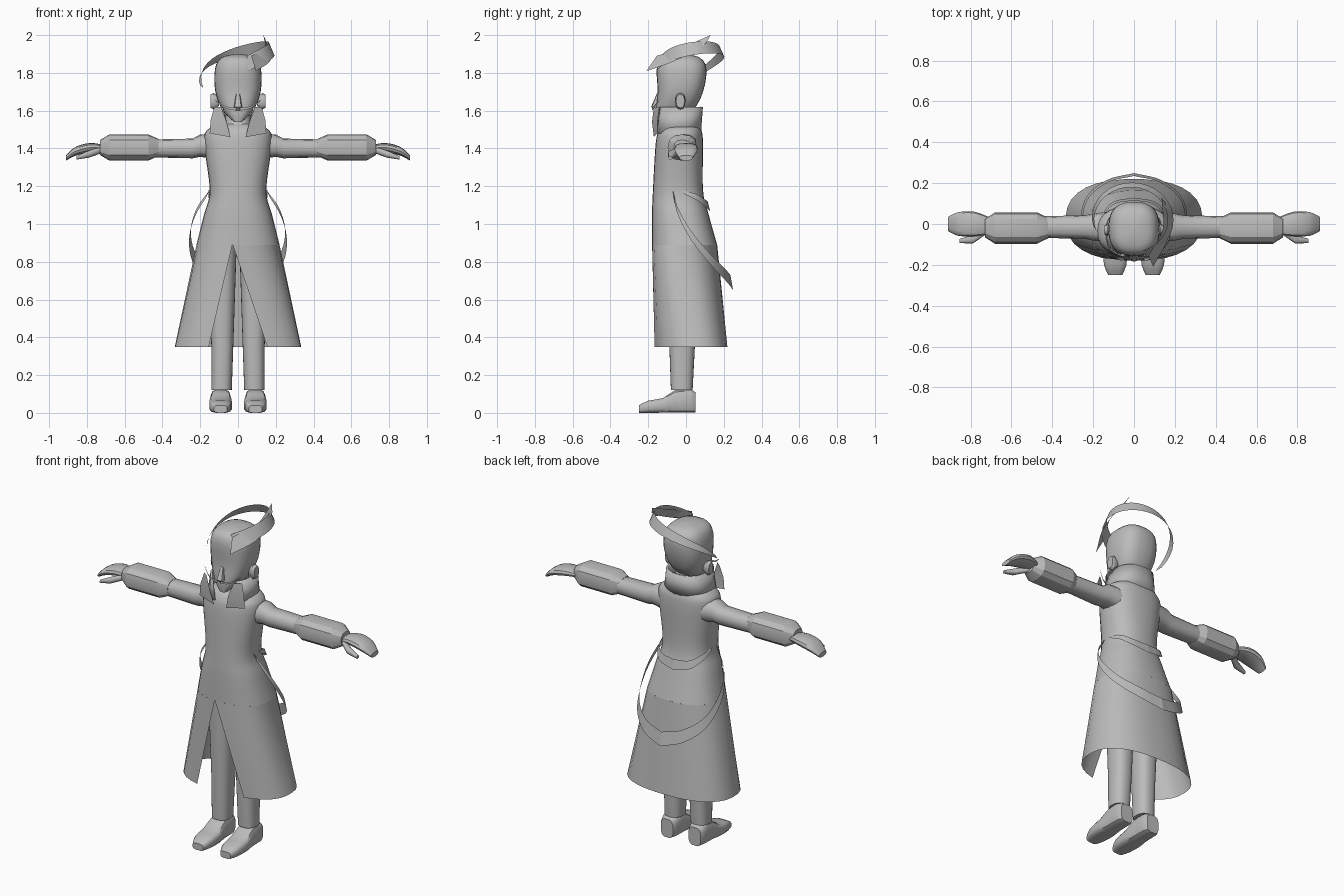
import bpy, bmesh
from math import sin, cos, asin, pi, radians, copysign
from mathutils import Vector

if "Cube" in bpy.data.objects:
    bpy.data.objects.remove(bpy.data.objects["Cube"])

grey = bpy.data.materials.new("plain grey")
grey.use_nodes = True
colour = (.5, .5, .5, 1)
grey.diffuse_color = colour
grey.node_tree.nodes["Principled BSDF"].inputs["Base Color"].default_value = colour


def loft(name, rings, closed=True, caps=True, mirror=False, angle=40):
    """Skin a row of point rings (or open strips) into one object."""
    bm = bmesh.new()
    rows = [[bm.verts.new(point) for point in ring] for ring in rings]
    count = len(rows[0])
    for lower, upper in zip(rows, rows[1:]):
        for i in range(count if closed else count - 1):
            j = (i + 1) % count
            bm.faces.new((lower[i], lower[j], upper[j], upper[i]))
    if closed and caps:
        bm.faces.new(rows[0])
        bm.faces.new(rows[-1])
    bmesh.ops.recalc_face_normals(bm, faces=bm.faces)
    mesh = bpy.data.meshes.new(name)
    bm.to_mesh(mesh)
    bm.free()
    mesh.materials.append(grey)
    ob = bpy.data.objects.new(name, mesh)
    bpy.context.collection.objects.link(ob)
    if mirror:
        ob.modifiers.new("Mirror", "MIRROR").use_mirror_merge = False
    bpy.ops.object.select_all(action="DESELECT")
    bpy.context.view_layer.objects.active = ob
    ob.select_set(True)
    bpy.ops.object.shade_smooth_by_angle(angle=radians(angle))
    return ob


def spline(keys, steps=5):
    """Smooth path through keys of any dimension."""
    keys = [Vector(key) for key in keys]
    keys = [2 * keys[0] - keys[1]] + keys + [2 * keys[-1] - keys[-2]]
    path = []
    for a, b, c, d in zip(keys, keys[1:], keys[2:], keys[3:]):
        for k in range(steps):
            t = k / steps
            path.append(b + ((c - a) * t + (2 * a - 5 * b + 4 * c - d) * t ** 2
                             + (3 * b - a - 3 * c + d) * t ** 3) / 2)
    return path + [keys[-2]]


def oval(angle, width, height, power):
    """Point on a squared-off ellipse."""
    c, s = cos(angle), sin(angle)
    return (width * copysign(abs(c) ** (2 / power), c),
            height * copysign(abs(s) ** (2 / power), s))


def level(z, width, front, back, x=0, count=28, power=2.4, slit=None):
    """Level ring; slit gives the x of both edges of a front opening."""
    start, sweep, steps = 0, 2 * pi, count
    if slit:
        left, right = [copysign(asin(abs(edge / width) ** (power / 2)), edge) for edge in slit]
        start, sweep, steps = right - pi / 2, 2 * pi + left - right, count - 1
    outline = [oval(start + sweep * i / steps, width, (back - front) / 2, power)
               for i in range(count)]
    return [(x + a, (front + back) / 2 + b, z) for a, b in outline]


def limb(name, keys, flat, angle=40):
    """Mirrored part running out along x; keys are x, y, z and radius."""
    turns = [2 * pi * i / 12 for i in range(12)]
    return loft(name, [[(x, y + a, z + b) for a, b in (oval(t, r, r * flat, 2.5) for t in turns)]
                       for x, y, z, r in keys], mirror=True, angle=angle)


def ribbon(name, path, width, flare, mirror=False):
    """Band hanging below a path, leaning outward, narrowing to its far end."""
    strips = []
    for i, top in enumerate(path):
        size = (1 - i / (len(path) - 1)) ** .5
        lean = Vector((top.x * flare, top.y * flare, -width)) * size
        strips.append((top, top + lean))
    return loft(name, strips, closed=False, mirror=mirror)


# Long coat: straight flared skirt slit at the front, and a fitted body
loft("coat_skirt", [level(.35, .335, -.18, .22, slit=(-.155, .155)),
                    level(.89, .22, -.18, .165, slit=(-.03, -.028))], closed=False)
loft("coat_body", [level(*key) for key in spline([
    (.89, .22, -.18, .165), (1.05, .18, -.18, .12), (1.18, .15, -.175, .09),
    (1.43, .18, -.16, .09), (1.5, .16, -.14, .08), (1.53, .09, -.11, .06)])], caps=False)

# Standing collar, open at the front, with folded lapels
collar = loft("collar", [level(1.48, .145, -.165, .08, slit=(-.05, .05)),
                         level(1.62, .12, -.165, .09, slit=(-.085, .085))], closed=False)
collar.modifiers.new("Thickness", "SOLIDIFY").thickness = .012
loft("lapel", [[(.04, -.17, 1.46), (.15, -.15, 1.48)],
               [(.06, -.18, 1.54), (.145, -.15, 1.55)],
               [(.09, -.17, 1.62), (.125, -.14, 1.62)]], closed=False, mirror=True)
loft("neck", [level(1.45, .08, -.14, .06), level(1.6, .065, -.09, .05)])

# Head with a flat face, pointed chin, nose, ears and moustache
loft("head", [level(*key, power=2.6) for key in spline([
    (1.54, .02, -.155, -.12), (1.6, .08, -.16, .03), (1.7, .12, -.15, .09),
    (1.82, .122, -.155, .108), (1.88, .09, -.13, .075), (1.9, .02, -.05, 0)], 3)], angle=60)
loft("nose", [level(*key, count=8) for key in [
    (1.6, .01, -.165, -.14), (1.62, .022, -.185, -.14), (1.69, .01, -.155, -.14)]])
limb("ear", [(.1, -.03, 1.65, .015), (.13, -.03, 1.65, .027), (.145, -.03, 1.65, .022)], 1.6)
ribbon("moustache", spline([(.01, -.18, 1.615), (.07, -.17, 1.625), (.125, -.14, 1.66)]),
       .015, 0, mirror=True)

# Plume: a band spiralling round the head, with a curled tip at the front
spiral = []
for i in range(25):
    t = i / 24
    turn = radians(-70 + 270 * t)
    spiral.append(Vector((.18 * cos(turn) - .015, .02 + .16 * sin(turn),
                          1.89 + .43 * t - .6 * t ** 2)))
ribbon("plume_band", spiral, .08, .2)
ribbon("plume_tip", spline([(.07, -.155, 1.89), (.14, -.03, 1.93), (.135, .13, 2)]), .08, .35)

# Belt across the back and the strap looping below it, from centre to side
ribbon("back_belt", spline([(0, .115, 1.12), (.09, .1, 1.13), (.14, .05, 1.16), (.155, -.03, 1.18)]),
       .055, .12, mirror=True)
ribbon("hanging_strap", spline([(0, .235, .73), (.125, .205, .765), (.22, .13, .84),
                                (.25, .03, .96), (.22, -.04, 1.08), (.15, -.07, 1.18)]),
       .08, .06, mirror=True)

# Sleeves, wide cuffs, drooping hands and thumbs
limb("sleeve", [(.12, -.015, 1.41, .075), (.2, -.015, 1.415, .066), (.24, -.015, 1.4, .058),
                (.44, -.015, 1.4, .053)], .9)
limb("cuff", [(.42, -.02, 1.405, .05), (.475, -.02, 1.405, .077),
              (.68, -.02, 1.405, .077), (.73, -.02, 1.405, .045)], .9, angle=25)
limb("hand", spline([(.7, -.01, 1.4, .04), (.78, 0, 1.405, .06), (.86, 0, 1.385, .058),
                     (.91, 0, 1.35, .035)], 3), .4)
limb("thumb", [(.73, -.035, 1.39, .02), (.79, -.075, 1.37, .021), (.855, -.083, 1.35, .01)], .9)

# Trousers
loft("leg", [level(.12, .054, -.08, .035, .087), level(.35, .058, -.088, .047, .083),
             level(.95, .08, -.1, .07, .085)], mirror=True)

# Boots, from heel to toe: y, half width and height
boot = []
for y, width, height in spline([(.05, .04, .11), (.02, .052, .125), (-.06, .054, .12),
                                (-.12, .061, .08), (-.2, .056, .065), (-.25, .035, .04)], 2):
    outline = [oval(pi * (i + .5) / 6, width, height / 2, 3.5) for i in range(12)]
    boot.append([(.092 + a, y, height / 2 + b) for a, b in outline])
loft("boot", boot, mirror=True)
